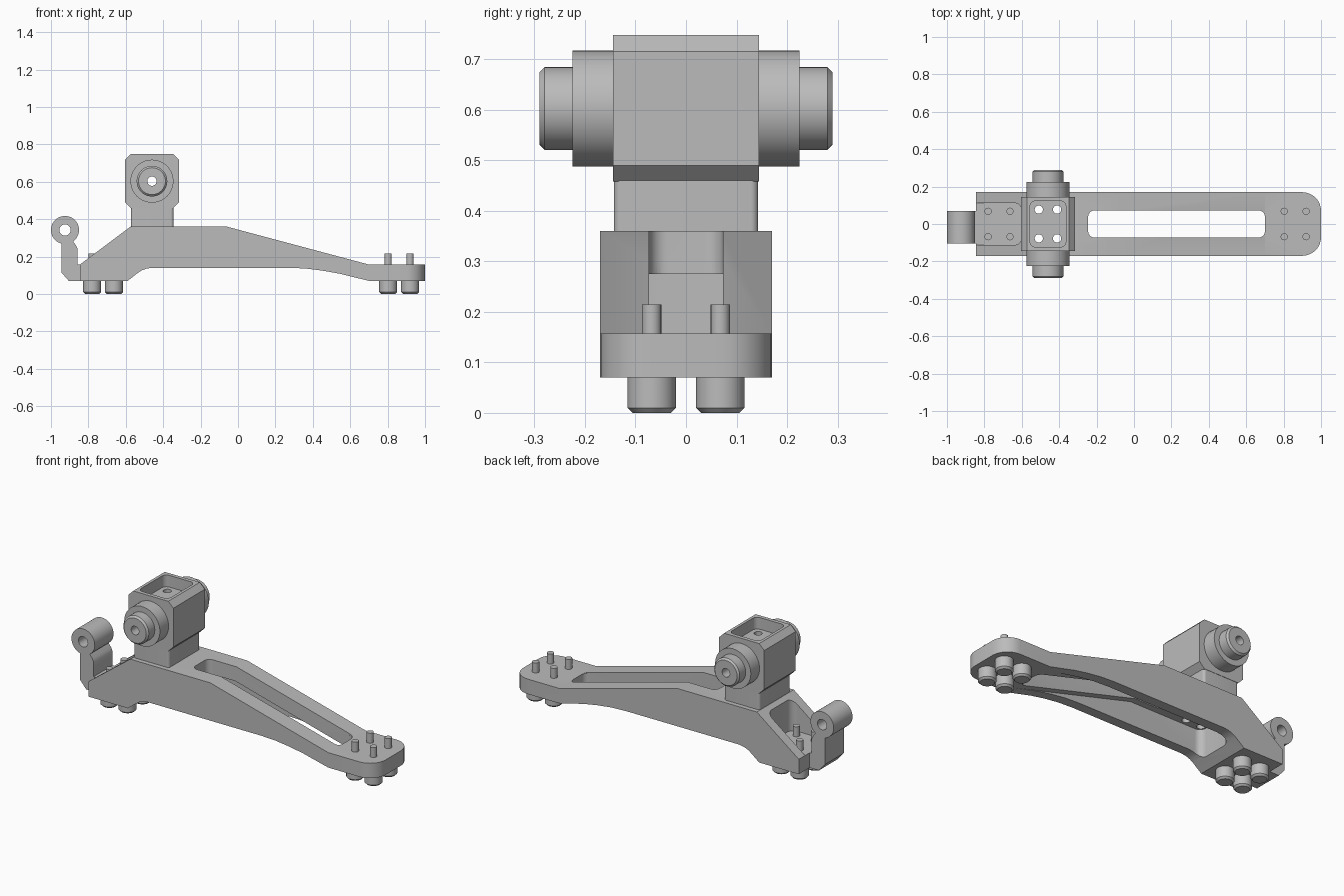
import bpy, bmesh, math
from mathutils import Vector, Matrix

cube = bpy.data.objects.get("Cube")
if cube:
    bpy.data.objects.remove(cube, do_unlink=True)

GREY = (0.5, 0.5, 0.5, 1)
metal = bpy.data.materials.new("machined_grey")
metal.use_nodes = True
metal.diffuse_color = GREY
metal.node_tree.nodes["Principled BSDF"].inputs["Base Color"].default_value = GREY


def finish(name, bm):
    bmesh.ops.recalc_face_normals(bm, faces=bm.faces[:])
    mesh = bpy.data.meshes.new(name)
    bm.to_mesh(mesh)
    bm.free()
    mesh.materials.append(metal)
    obj = bpy.data.objects.new(name, mesh)
    bpy.context.collection.objects.link(obj)
    return obj


def prism(name, profile, y0, y1, round_at=(), radius=0.03):
    """Extrude an x-z profile along y; round the upright edges at given x."""
    bm = bmesh.new()
    face = bm.faces.new([bm.verts.new((x, y0, z)) for x, z in profile])
    ext = bmesh.ops.extrude_face_region(bm, geom=[face])
    moved = [v for v in ext["geom"] if isinstance(v, bmesh.types.BMVert)]
    bmesh.ops.translate(bm, verts=moved, vec=(0, y1 - y0, 0))
    bmesh.ops.recalc_face_normals(bm, faces=bm.faces[:])
    edges = [e for e in bm.edges
             if any(all(abs(v.co.x - x) < 1e-4 for v in e.verts) for x in round_at)
             and abs(e.verts[0].co.y - e.verts[1].co.y) < 1e-4]
    if edges:
        bmesh.ops.bevel(bm, geom=edges, offset=radius, segments=8,
                        profile=0.5, affect='EDGES')
    return finish(name, bm)


def block(x0, x1, z0, z1):
    return [(x0, z0), (x1, z0), (x1, z1), (x0, z1)]


def rod(name, start, direction, length, r, chamfer=0.0):
    """Turned cylinder with an optional chamfer at its far end."""
    outline = [(0, 0), (r, 0), (r, length - chamfer)]
    if chamfer:
        outline.append((r - chamfer, length))
    outline.append((0, length))
    bm = bmesh.new()
    vs = [bm.verts.new((a, 0, b)) for a, b in outline]
    es = [bm.edges.new(pair) for pair in zip(vs, vs[1:])]
    bmesh.ops.spin(bm, geom=vs + es, cent=(0, 0, 0), axis=(0, 0, 1),
                   angle=math.tau, steps=40)
    bmesh.ops.remove_doubles(bm, verts=bm.verts[:], dist=1e-5)
    turn = Vector((0, 0, 1)).rotation_difference(Vector(direction)).to_matrix().to_4x4()
    bm.transform(Matrix.Translation(start) @ turn)
    return finish(name, bm)


def cut(targets, cutters):
    for target in targets:
        bpy.context.view_layer.objects.active = target
        for cutter in cutters:
            mod = target.modifiers.new("cut", 'BOOLEAN')
            mod.operation = 'DIFFERENCE'
            mod.solver = 'EXACT'
            mod.object = cutter
            bpy.ops.object.modifier_apply(modifier=mod.name)
    for cutter in cutters:
        bpy.data.objects.remove(cutter, do_unlink=True)


UP, DOWN, BACK = (0, 0, 1), (0, 0, -1), (0, 1, 0)
FOOT, PAD, TOP = 0.07, 0.157, 0.36
HEAD_X, HEAD_Z = -0.46, 0.603

# Arched beam with a rounded far end
beam = prism("beam", [
    (-0.845, FOOT), (-0.59, FOOT), (-0.535, 0.113), (-0.515, 0.126), (-0.49, 0.135),
    (-0.46, 0.14), (0.27, 0.14), (0.36, 0.136), (0.45, 0.125), (0.54, 0.109),
    (0.70, FOOT), (1.0, FOOT), (1.0, PAD), (0.70, PAD), (-0.06, TOP),
    (-0.575, TOP), (-0.845, PAD)], -0.17, 0.17, (1.0,), 0.1)
underside = prism("underside_cutter", [
    (-0.54, -0.1), (-0.54, 0.275), (-0.07, 0.275), (0.70, FOOT), (0.70, -0.1)],
    -0.112, 0.112, (-0.54,), 0.04)
slot = prism("slot_cutter", block(-0.245, 0.705, PAD, 0.6), -0.073, 0.073,
             (-0.245, 0.705), 0.035)
deep_slot = prism("deep_slot_cutter", block(-0.245, 0.70, -0.1, 0.3), -0.073, 0.073,
                  (-0.245, 0.70), 0.035)
end_pocket = prism("end_pocket_cutter", block(-1.0, -0.6, PAD, 0.6), -0.112, 0.112,
                   (-0.6,), 0.04)
cut([beam], [underside, slot, deep_slot, end_pocket])

# Post and chamfered head
post = prism("post", block(-0.573, -0.345, TOP, 0.47), -0.143, 0.143,
             (-0.573, -0.345), 0.015)
H, C = 0.145, 0.032
corners = [(-H + C, -H), (H - C, -H), (H, -H + C), (H, H - C),
           (H - C, H), (-H + C, H), (-H, H - C), (-H, -H + C)]
head = prism("head", [(HEAD_X + x, HEAD_Z + z) for x, z in corners], -0.145, 0.145)
recess = prism("recess_cutter", block(-0.556, -0.364, 0.68, 0.9), -0.123, 0.123,
               (-0.556, -0.364), 0.03)
cut([head], [recess])

# Stepped trunnions on both sides of the head
trunnions = []
for side, label in ((-1, "front"), (1, "back")):
    out = (0, side, 0)
    trunnions.append(rod(label + "_collar", (HEAD_X, side * 0.145, HEAD_Z), out, 0.08, 0.115))
    trunnions.append(rod(label + "_trunnion", (HEAD_X, side * 0.225, HEAD_Z), out,
                         0.065, 0.082, 0.01))
cut([head] + trunnions, [rod("axle_cutter", (HEAD_X, -0.5, HEAD_Z), BACK, 1.0, 0.025)])

# Four screw holes down through head, post and beam
cut([head, post, beam],
    [rod("screw_cutter", (HEAD_X + dx, dy, 0.2), UP, 0.7, 0.022)
     for dx in (-0.049, 0.049) for dy in (-0.077, 0.077)])

# Eye bracket on the near end
bracket = prism("bracket_arm", [
    (-0.944, 0.115), (-0.905, FOOT), (-0.845, FOOT), (-0.845, PAD), (-0.857, PAD),
    (-0.857, 0.24), (-0.865, 0.258), (-0.885, 0.285), (-0.944, 0.295)], -0.103, 0.07)
eye = rod("bracket_eye", (-0.925, -0.103, 0.342), BACK, 0.173, 0.075)
cut([eye], [rod("eye_cutter", (-0.925, -0.5, 0.342), BACK, 1.0, 0.03)])

# Bolts through both feet
for x in (-0.78, -0.663, 0.803, 0.92):
    for y in (-0.068, 0.068):
        rod("bolt_head", (x, y, FOOT), DOWN, FOOT, 0.048, 0.01)
        rod("bolt_shank", (x, y, FOOT), UP, 0.145, 0.019)

# Smooth the turned surfaces, keep edges crisp
bpy.ops.object.select_all(action='DESELECT')
for obj in bpy.context.collection.objects:
    if obj.type == 'MESH':
        obj.select_set(True)
        bpy.context.view_layer.objects.active = obj
bpy.ops.object.shade_smooth_by_angle(angle=math.radians(30))
